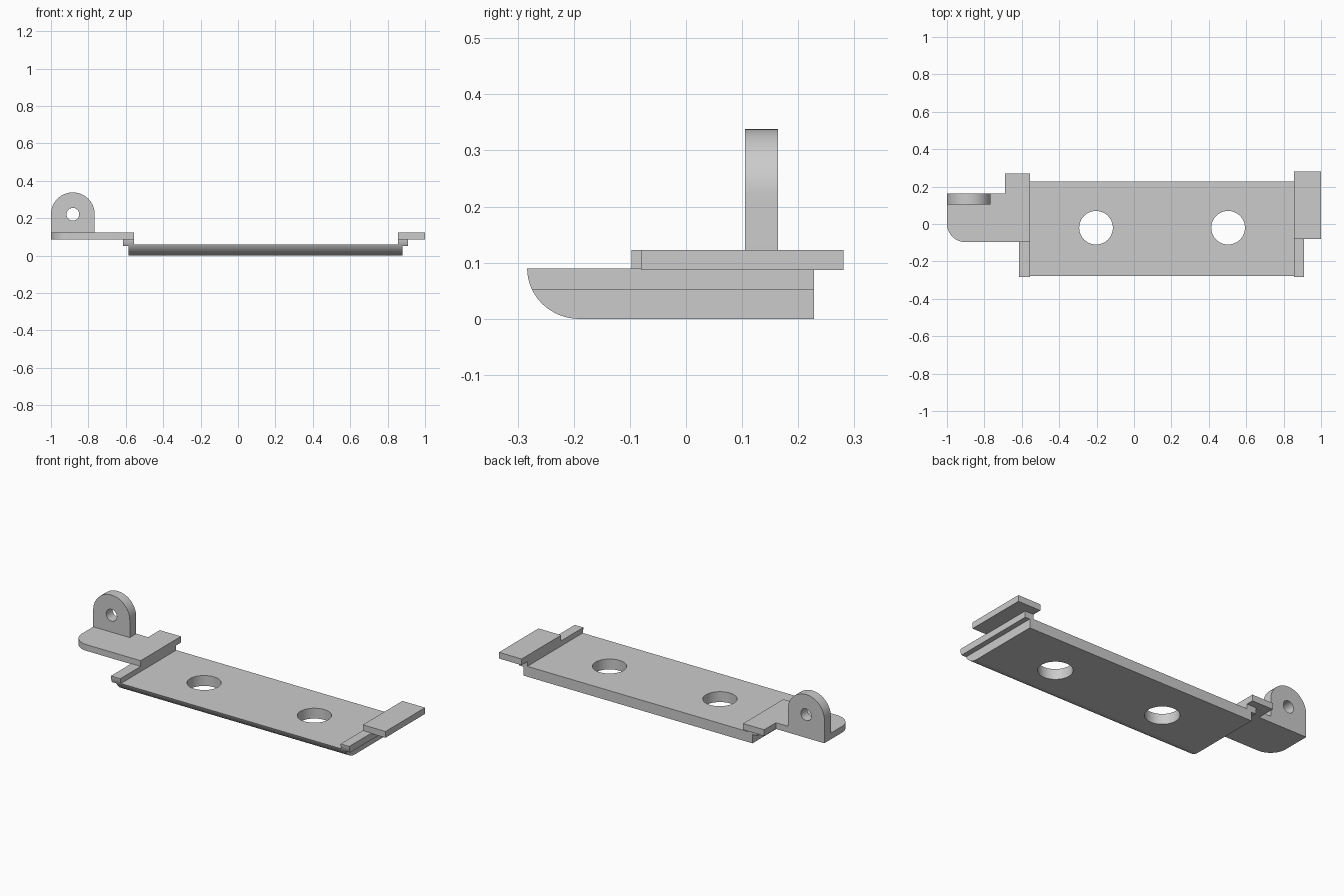
import bpy
import bmesh
from math import pi, sin, cos, asin, radians
from mathutils import Vector, Matrix

cube = bpy.data.objects.get("Cube")
if cube:
    bpy.data.objects.remove(cube)

grey = bpy.data.materials.new("plain_grey")
grey.use_nodes = True
GREY = (0.6, 0.6, 0.6, 1)
grey.diffuse_color = GREY
grey.node_tree.nodes["Principled BSDF"].inputs["Base Color"].default_value = GREY


def prism(name, outline, axis, start, end):
    """Extrude a 2D outline along one axis; the outline fills the other two."""
    def place(u, v):
        return {"x": (start, u, v), "y": (u, start, v), "z": (u, v, start)}[axis]
    bm = bmesh.new()
    face = bm.faces.new([bm.verts.new(place(u, v)) for u, v in outline])
    grown = bmesh.ops.extrude_face_region(bm, geom=[face])
    offset = Vector([end - start if a == axis else 0 for a in "xyz"])
    verts = [g for g in grown["geom"] if isinstance(g, bmesh.types.BMVert)]
    bmesh.ops.translate(bm, vec=offset, verts=verts)
    bmesh.ops.recalc_face_normals(bm, faces=bm.faces)
    mesh = bpy.data.meshes.new(name)
    bm.to_mesh(mesh)
    bm.free()
    mesh.materials.append(grey)
    obj = bpy.data.objects.new(name, mesh)
    bpy.context.collection.objects.link(obj)
    return obj


def arc(cu, cv, ru, rv, a0, a1, steps=24):
    angles = [a0 + (a1 - a0) * i / steps for i in range(steps + 1)]
    return [(cu + ru * cos(a), cv + rv * sin(a)) for a in angles]


def drill(obj, name, centre, radius, depth, rotation):
    """Cut a round hole through a part with a hidden cylinder."""
    bm = bmesh.new()
    bmesh.ops.create_cone(bm, cap_ends=True, segments=48, radius1=radius,
                          radius2=radius, depth=depth, matrix=rotation)
    mesh = bpy.data.meshes.new(name)
    bm.to_mesh(mesh)
    bm.free()
    mesh.materials.append(grey)
    cutter = bpy.data.objects.new(name, mesh)
    cutter.location = centre
    cutter.hide_render = True
    cutter.hide_viewport = True
    bpy.context.collection.objects.link(cutter)
    mod = obj.modifiers.new(name, "BOOLEAN")
    mod.operation = "DIFFERENCE"
    mod.solver = "EXACT"
    mod.object = cutter


BACK, NOSE, RISE = 0.228, -0.19, 0.09     # deck back, start of rounded nose, its height
LOW, HIGH = 0.087, 0.123                  # underside and top of the upper plates


def nose_section(z0, z1):
    """Slice of the deck section between two heights, with its rounded front."""
    a0, a1 = (pi - asin((z - RISE) / RISE) for z in (z0, z1))
    return [(BACK, z1)] + arc(NOSE, RISE, 0.093, RISE, a1, a0) + [(BACK, z0)]


# Main deck with two round holes
deck = prism("deck", nose_section(0, 0.06), "x", -0.585, 0.88)
for side, x in (("right", -0.203), ("left", 0.503)):
    drill(deck, side + "_deck_hole_cutter", (x, -0.02, 0.03), 0.09, 0.3, Matrix())

# Raised rails along both ends of the deck
rails = [prism("right_rail", nose_section(0.051, RISE), "x", -0.615, -0.555),
         prism("left_rail", nose_section(0.051, RISE), "x", 0.855, 0.91)]

# Upper plates on the rails
left_tab = prism("left_tab", [(0.855, -0.08), (1, -0.08), (1, 0.281), (0.855, 0.281)],
                 "z", LOW, HIGH)
corner = arc(-0.9, 0.003, 0.1, 0.1, pi, 1.5 * pi)
right_arm = prism("right_arm", corner + [(-0.555, -0.097), (-0.555, 0.271), (-0.69, 0.271),
                                         (-0.69, 0.164), (-1, 0.164)], "z", LOW, HIGH)

# Upright lug with a pivot hole
lug = prism("lug", [(-1, HIGH)] + arc(-0.883, 0.221, 0.117, 0.117, pi, 0, 40)
            + [(-0.766, HIGH)], "y", 0.105, 0.164)
drill(lug, "lug_hole_cutter", (-0.883, 0.135, 0.221), 0.034, 0.3, Matrix.Rotation(pi / 2, 4, "X"))

# Smooth the round surfaces and keep the edges crisp
bpy.ops.object.select_all(action="DESELECT")
for obj in [deck, left_tab, right_arm, lug] + rails:
    obj.select_set(True)
    bpy.context.view_layer.objects.active = obj
    # Bake the holes first so their rims stay sharp
    for mod in list(obj.modifiers):
        bpy.ops.object.modifier_apply(modifier=mod.name)
bpy.ops.object.shade_smooth_by_angle(angle=radians(30))
